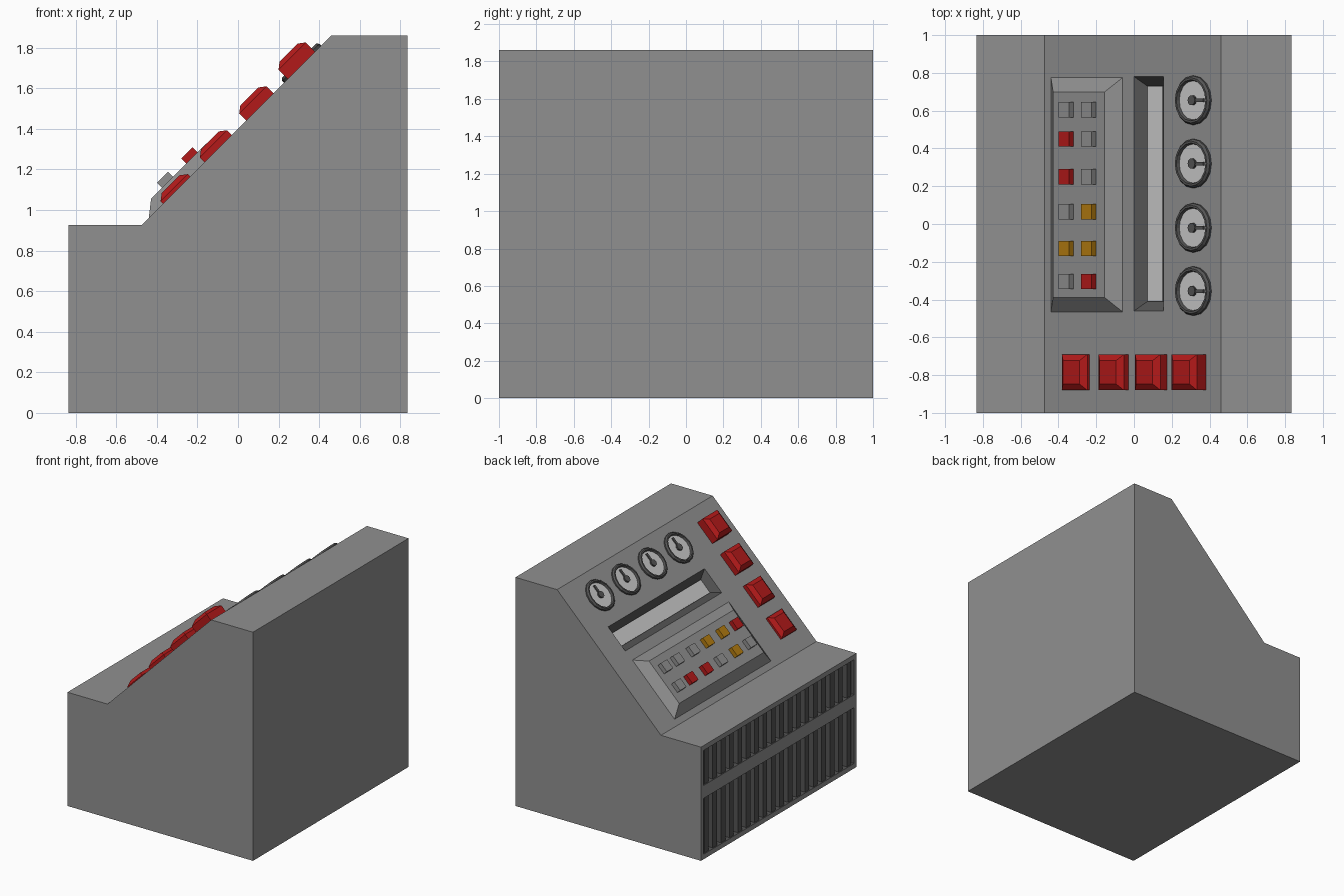
import bpy, bmesh, math
from mathutils import Matrix, Vector

if "Cube" in bpy.data.objects:
    bpy.data.objects.remove(bpy.data.objects["Cube"])


def material(name, r, g, b):
    m = bpy.data.materials.new(name)
    m.diffuse_color = (r, g, b, 1)
    m.use_nodes = True
    m.node_tree.nodes["Principled BSDF"].inputs["Base Color"].default_value = m.diffuse_color
    return m


GREY = material("body_grey", 0.28, 0.28, 0.28)
DARK = material("dark_grey", 0.09, 0.09, 0.09)
LIGHT = material("light_grey", 0.8, 0.8, 0.8)
RED = material("red", 0.45, 0.01, 0.01)
AMBER = material("amber", 0.45, 0.2, 0.005)

# Frame of the sloping panel: u runs up the slope, v along y, n outward
C = math.sqrt(0.5)
PANEL = Matrix(((C, 0, -C, -0.475), (0, 1, 0, 0), (C, 0, C, 0.925), (0, 0, 0, 1)))


def rect(u0, u1, v0, v1, n, inset=0):
    u0, u1, v0, v1 = u0 + inset, u1 - inset, v0 + inset, v1 - inset
    return [(u0, v0, n), (u1, v0, n), (u1, v1, n), (u0, v1, n)]


def circle(r, n, sides=16):
    return [(r * math.cos(2 * math.pi * i / sides),
             r * math.sin(2 * math.pi * i / sides), n) for i in range(sides)]


def loft(name, rings, mats, frame=Matrix(), caps=True, index=0):
    """Skin a stack of equal-sized rings into one object."""
    bm = bmesh.new()
    loops = [[bm.verts.new(p) for p in ring] for ring in rings]
    count = len(loops[0])
    for a, b in zip(loops, loops[1:]):
        for i in range(count):
            j = (i + 1) % count
            bm.faces.new((a[i], a[j], b[j], b[i]))
    if caps:
        bm.faces.new(loops[0][::-1])
        bm.faces.new(loops[-1])
    bmesh.ops.recalc_face_normals(bm, faces=bm.faces)
    for f in bm.faces:
        f.material_index = index
    mesh = bpy.data.meshes.new(name)
    bm.to_mesh(mesh)
    bm.free()
    for m in mats:
        mesh.materials.append(m)
    ob = bpy.data.objects.new(name, mesh)
    ob.matrix_world = frame
    bpy.context.collection.objects.link(ob)
    return ob


def box(name, u0, u1, v0, v1, n0, n1, mat, frame=Matrix()):
    return loft(name, [rect(u0, u1, v0, v1, n0), rect(u0, u1, v0, v1, n1)], [mat], frame)


# Cabinet: side profile extruded along y
profile = [(-0.835, 0), (0.835, 0), (0.835, 1.86), (0.46, 1.86),
           (-0.475, 0.925), (-0.835, 0.925)]
cabinet = loft("cabinet", [[(x, y, z) for x, z in profile] for y in (-1, 1)], [GREY, DARK])


def carve(cutter):
    cutter.hide_render = True
    cutter.display_type = 'WIRE'
    mod = cabinet.modifiers.new(cutter.name, 'BOOLEAN')
    mod.operation = 'DIFFERENCE'
    mod.solver = 'EXACT'
    mod.object = cutter


# Sunken display with sloping walls
win = (0.672, 0.891, -0.46, 0.78)
carve(loft("display_cutter", [rect(*win, 0.03), rect(*win, 0), rect(*win, -0.05, 0.05)],
           [GREY, DARK], PANEL, index=1))
box("display_screen", 0.724, 0.839, -0.408, 0.728, -0.06, -0.047, LIGHT, PANEL)

# Vent openings with upright slats
SLATS = 18
for label, z0, z1 in (("lower", 0.04, 0.495), ("upper", 0.60, 0.885)):
    carve(loft(label + "_vent_cutter",
               [rect(-0.9, -0.785, -0.97, 0.97, z) for z in (z0, z1)],
               [GREY, DARK], index=1))
    pitch = 1.94 / SLATS
    start = -0.97 + pitch / 2
    slats = box(label + "_vent_slats", -0.825, -0.78, start - 0.027, start + 0.027,
                z0 - 0.005, z1 + 0.005, DARK)
    arr = slats.modifiers.new("repeat", 'ARRAY')
    arr.count = SLATS
    arr.use_relative_offset = False
    arr.use_constant_offset = True
    arr.constant_offset_displace = (0, pitch, 0)

# Raised switch box with twelve small switches
base = (0.05, 0.587, -0.465, 0.775)
loft("switch_box", [rect(*base, -0.01), rect(*base, 0), rect(*base, 0.06, 0.076)],
     [GREY], PANEL)
rows = [(0.605, GREY, GREY), (0.45, RED, GREY), (0.25, RED, GREY),
        (0.065, GREY, AMBER), (-0.13, AMBER, AMBER), (-0.305, GREY, RED)]
for v, *colours in rows:
    for u, mat in zip((0.24, 0.41), colours):
        box("small_switch", u - 0.039, u + 0.039, v - 0.04, v + 0.04, 0.05, 0.095, mat, PANEL)

# Four large red push buttons, each standing a little prouder than the last
for i in range(4):
    u, top = 0.244 + 0.29 * i, 0.042 + 0.016 * i
    b = (u - 0.095, u + 0.095, -0.88, -0.69)
    loft("push_button", [rect(*b, -0.02), rect(*b, top - 0.025), rect(*b, top, 0.033)],
         [RED], PANEL)

# Four dials: bezel, face, hub and needle
for v in (0.655, 0.32, -0.02, -0.355):
    at = PANEL @ Matrix.Translation(Vector((1.122, v, 0)))
    bezel = [(0.13, -0.005), (0.13, 0.012), (0.12, 0.025), (0.109, 0.025), (0.102, 0.004)]
    loft("dial_bezel", [circle(r, n) for r, n in bezel], [DARK], at, caps=False)
    loft("dial_face", [circle(0.106, -0.01), circle(0.106, 0.008)], [LIGHT], at)
    loft("dial_hub", [circle(0.027, 0.0, 10), circle(0.027, 0.022, 10)], [DARK], at)
    box("dial_needle", 0, 0.085, -0.009, 0.009, 0.005, 0.018, DARK, at)
